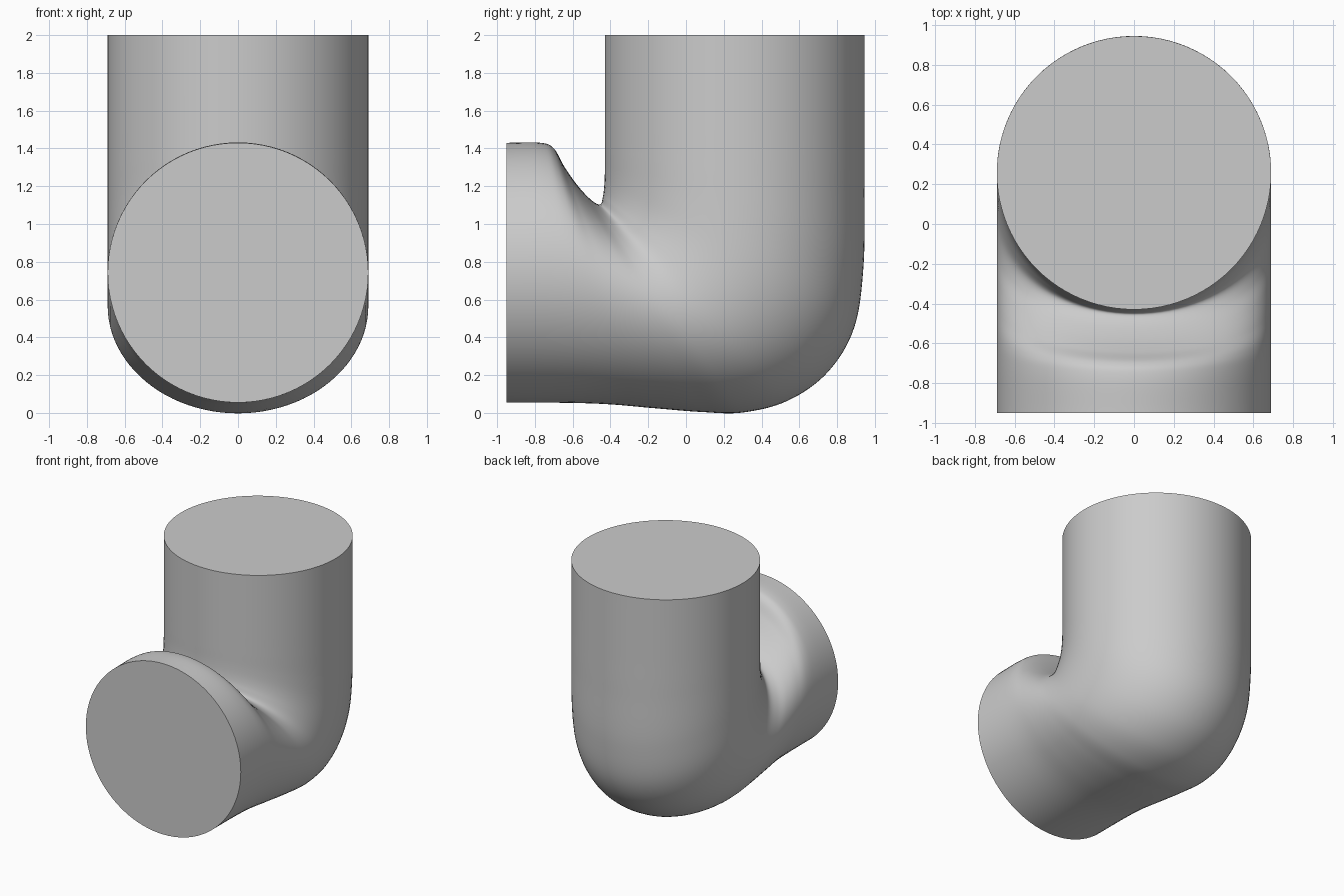
import bpy, bmesh
from math import cos, sin, pi, radians
from mathutils import Vector

if "Cube" in bpy.data.objects:
    bpy.data.objects.remove(bpy.data.objects["Cube"])

RADIUS = 0.69
SIDES = 96
STEPS = 8

# Side profile as paired points: inner (y, z), outer (y, z)
PAIRS = [
    (-.95, 1.43, -.95, .055), (-.77, 1.43, -.62, .053),
    (-.70, 1.40, -.40, .045), (-.645, 1.305, -.17, .025),
    (-.575, 1.205, .08, .005), (-.505, 1.13, .30, .002),
    (-.455, 1.103, .54, .065), (-.44, 1.145, .75, .215),
    (-.433, 1.20, .89, .45), (-.43, 1.27, .94, .78),
    (-.43, 1.37, .945, 1.20), (-.43, 1.50, .945, 1.50),
]


def spline(points, steps):
    """Smooth curve through all points (Catmull-Rom)."""
    p = [Vector(q) for q in points]
    p = [p[0] * 2 - p[1]] + p + [p[-1] * 2 - p[-2]]
    out = []
    for i in range(1, len(p) - 2):
        a, b, c, d = p[i - 1:i + 3]
        for k in range(steps):
            t = k / steps
            out.append(b + (c - a) * (t / 2)
                       + (a * 2 - b * 5 + c * 4 - d) * (t * t / 2)
                       + (b * 3 - a - c * 3 + d) * (t ** 3 / 2))
    return out + [p[-2]]


# Elbow body: elliptical sections lofted between the inner and outer profile
sections = spline(PAIRS, STEPS) + [Vector((-.43, 2, .945, 2))]
bm = bmesh.new()
rings = []
for iy, iz, oy, oz in sections:
    inner, outer = Vector((0, iy, iz)), Vector((0, oy, oz))
    mid, half = (inner + outer) / 2, (inner - outer) / 2
    rings.append([bm.verts.new(mid + half * cos(a) + Vector((RADIUS * sin(a), 0, 0)))
                  for a in (2 * pi * k / SIDES for k in range(SIDES))])
for r0, r1 in zip(rings, rings[1:]):
    for k in range(SIDES):
        n = (k + 1) % SIDES
        bm.faces.new((r0[k], r0[n], r1[n], r1[k]))

# Flat end caps
bm.faces.new(rings[0])
bm.faces.new(rings[-1])
bmesh.ops.recalc_face_normals(bm, faces=bm.faces)

mesh = bpy.data.meshes.new("pipe_elbow")
bm.to_mesh(mesh)
bm.free()
elbow = bpy.data.objects.new("pipe_elbow", mesh)
bpy.context.collection.objects.link(elbow)
bpy.context.view_layer.objects.active = elbow
elbow.select_set(True)
bpy.ops.object.shade_smooth_by_angle(angle=radians(40))
